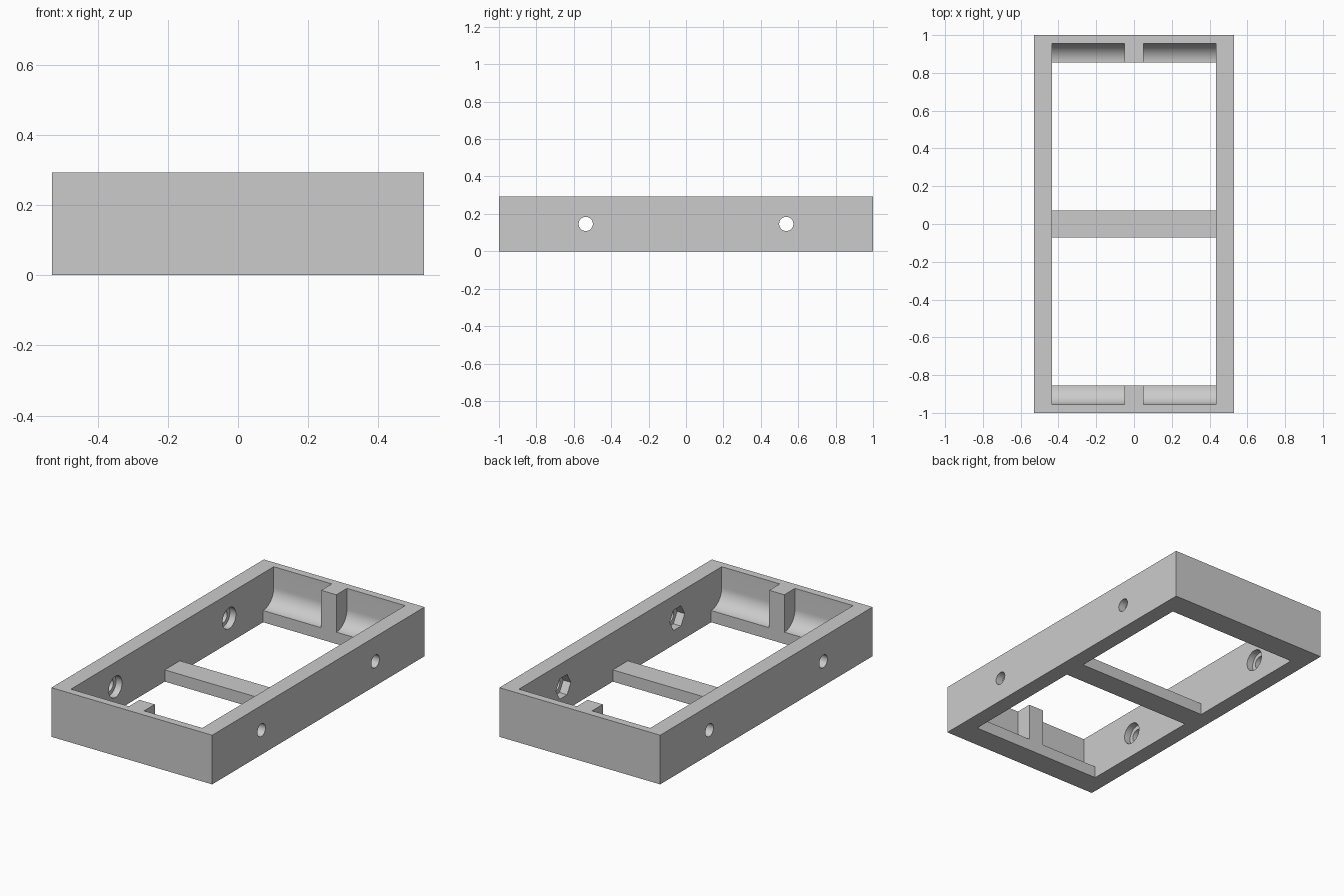
import bpy, bmesh, math
from mathutils import Matrix

if "Cube" in bpy.data.objects:
    bpy.data.objects.remove(bpy.data.objects["Cube"], do_unlink=True)

WIDTH, LENGTH, HEIGHT = 0.53, 1.0, 0.293      # half width, half length, full height
INNER_X, INNER_Y = 0.433, 0.855               # half size of the opening
LEDGE, COVE = 0.07, 0.1                       # floor bar height, cove radius

grey = bpy.data.materials.new("plain grey")
grey.use_nodes = True
grey.diffuse_color = (0.6, 0.6, 0.6, 1)
grey.node_tree.nodes["Principled BSDF"].inputs["Base Color"].default_value = (0.6, 0.6, 0.6, 1)


def prism(name, profile, x0, x1):
    """Extrude a closed (y, z) profile along x."""
    bm = bmesh.new()
    face = bm.faces.new([bm.verts.new((x0, y, z)) for y, z in profile])
    ext = bmesh.ops.extrude_face_region(bm, geom=[face])
    verts = [v for v in ext["geom"] if isinstance(v, bmesh.types.BMVert)]
    bmesh.ops.translate(bm, verts=verts, vec=(x1 - x0, 0, 0))
    bmesh.ops.recalc_face_normals(bm, faces=bm.faces)
    mesh = bpy.data.meshes.new(name)
    bm.to_mesh(mesh)
    bm.free()
    mesh.materials.append(grey)
    ob = bpy.data.objects.new(name, mesh)
    bpy.context.collection.objects.link(ob)
    return ob


def box(name, x0, x1, y0, y1, z0, z1):
    return prism(name, [(y0, z0), (y1, z0), (y1, z1), (y0, z1)], x0, x1)


def bore(name, sides, radius, y, x0, x1):
    pts = [(y + radius * math.cos(math.tau * i / sides),
            HEIGHT / 2 + radius * math.sin(math.tau * i / sides)) for i in range(sides)]
    return prism(name, pts, x0, x1)


def combine(target, tool, operation="DIFFERENCE"):
    mod = target.modifiers.new("cut", "BOOLEAN")
    mod.operation, mod.solver, mod.object = operation, "EXACT", tool
    bpy.ops.object.select_all(action="DESELECT")
    bpy.context.view_layer.objects.active = target
    target.select_set(True)
    bpy.ops.object.modifier_apply(modifier=mod.name)
    bpy.data.objects.remove(tool, do_unlink=True)


# Outer block
frame = box("frame", -WIDTH, WIDTH, -LENGTH, LENGTH, 0, HEIGHT)

# Upper pocket with a quarter-round cove at each end
steps = 16
arc = [(INNER_Y + COVE * math.sin(a), LEDGE + COVE * (1 - math.cos(a)))
       for a in (math.pi / 2 * i / steps for i in range(steps + 1))]
arc.append((INNER_Y + COVE, HEIGHT + 0.1))
pocket = arc + [(-y, z) for y, z in reversed(arc)]
combine(frame, prism("pocket_cutter", pocket, -INNER_X, INNER_X))

# Two open wells, leaving the crossbar between them
for s in (-1, 1):
    y0, y1 = sorted((s * 0.071, s * INNER_Y))
    combine(frame, box("well_cutter", -INNER_X, INNER_X, y0, y1, -0.1, 0.12))

# Upright rib in the middle of each end wall
for s in (-1, 1):
    y0, y1 = sorted((s * INNER_Y, s * 0.975))
    combine(frame, box("rib", -0.05, 0.05, y0, y1, 0.03, HEIGHT), "UNION")

# Bolt holes: round recesses inside one rail, hexagonal recesses inside the other
for y in (-0.536, 0.536):
    for s in (-1, 1):
        combine(frame, bore("bolt_hole", 32, 0.038, y, s * 0.4, s * 0.6))
    combine(frame, bore("round_recess", 32, 0.063, y, -INNER_X - 0.04, -0.38))
    combine(frame, bore("hex_recess", 6, 0.07, y, 0.38, INNER_X + 0.05))

bpy.ops.object.select_all(action="DESELECT")
frame.select_set(True)
bpy.context.view_layer.objects.active = frame
bpy.ops.object.shade_smooth_by_angle(angle=math.radians(30))
